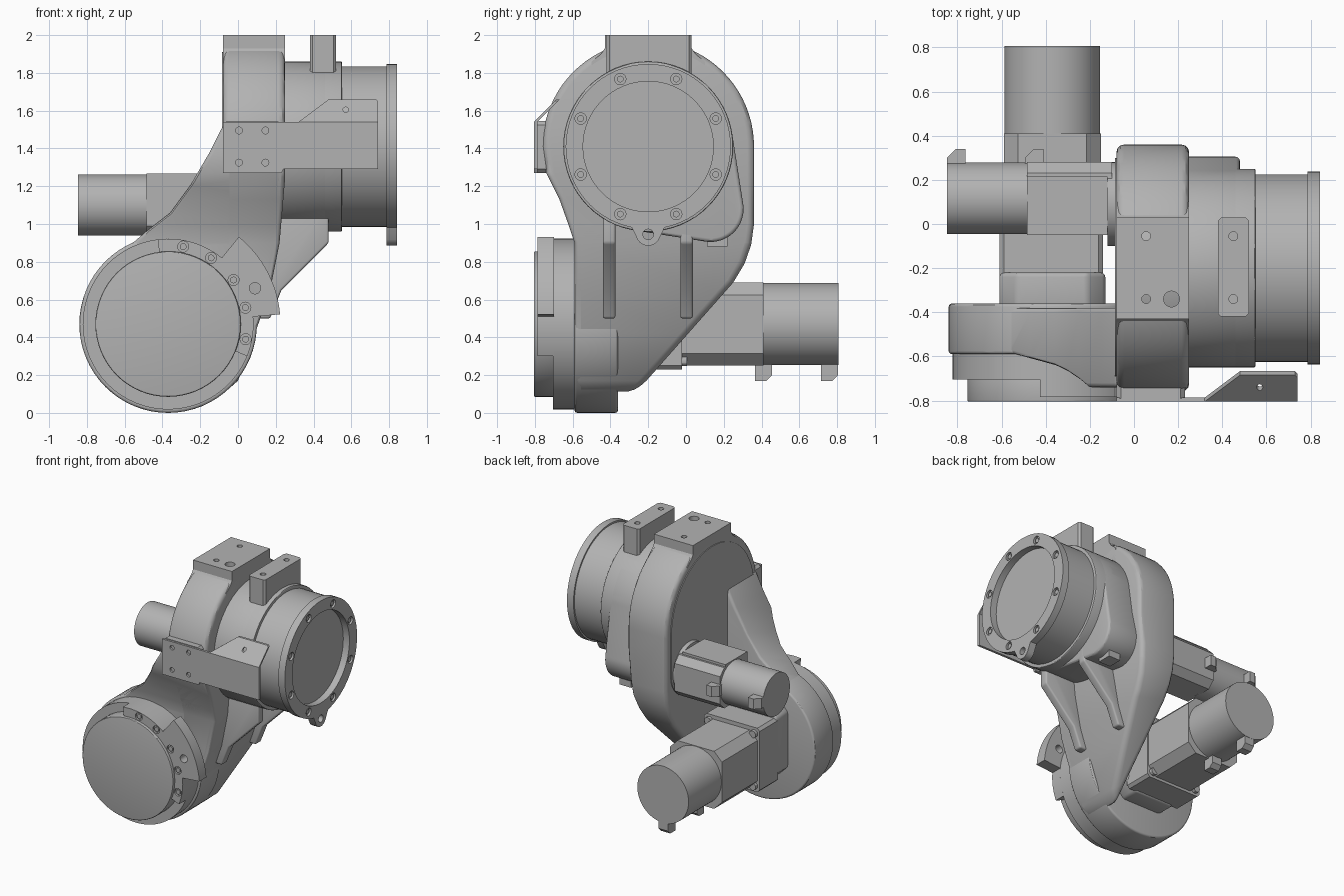
import bpy, bmesh, math
from mathutils import Vector
from mathutils.geometry import convex_hull_2d

cube = bpy.data.objects.get("Cube")
if cube:
    bpy.data.objects.remove(cube)

grey = bpy.data.materials.new("cast_grey")
grey.use_nodes = True
grey.diffuse_color = (0.45, 0.45, 0.45, 1)
grey.node_tree.nodes["Principled BSDF"].inputs["Base Color"].default_value = (0.45, 0.45, 0.45, 1)
parts = []


def arc(cx, cy, r, a0=0, a1=360, n=64):
    closed = abs(a1 - a0) == 360
    steps = n if closed else n + 1
    return [(cx + r * math.cos(math.radians(a0 + (a1 - a0) * i / n)),
             cy + r * math.sin(math.radians(a0 + (a1 - a0) * i / n))) for i in range(steps)]


def hull(pts):
    return [pts[i] for i in convex_hull_2d([Vector(p) for p in pts])]


def rect(x0, x1, y0, y1, c=0.0):
    if not c:
        return [(x0, y0), (x1, y0), (x1, y1), (x0, y1)]
    return [(x0 + c, y0), (x1 - c, y0), (x1, y0 + c), (x1, y1 - c),
            (x1 - c, y1), (x0 + c, y1), (x0, y1 - c), (x0, y0 + c)]


def place(axis, p, d):
    # x profiles are (y, z), y profiles are (x, z), z profiles are (x, y)
    return {"x": (d, p[0], p[1]), "y": (p[0], d, p[1]), "z": (p[0], p[1], d)}[axis]


def apply_mod(ob, kind, **settings):
    mod = ob.modifiers.new(kind, kind)
    for key, value in settings.items():
        setattr(mod, key, value)
    bpy.context.view_layer.objects.active = ob
    bpy.ops.object.modifier_apply(modifier=mod.name)


def bevel(ob, width, segments=3):
    apply_mod(ob, "BEVEL", width=width, segments=segments,
              limit_method="ANGLE", angle_limit=math.radians(40))


def prism(name, profiles, axis, a, b, soft=0):
    """Extrude one or more outlines along an axis."""
    if not isinstance(profiles[0], list):
        profiles = [profiles]
    bm = bmesh.new()
    for pts in profiles:
        lo = [bm.verts.new(place(axis, p, a)) for p in pts]
        hi = [bm.verts.new(place(axis, p, b)) for p in pts]
        bm.faces.new(lo)
        bm.faces.new(hi)
        for i in range(len(pts)):
            j = (i + 1) % len(pts)
            bm.faces.new((lo[i], lo[j], hi[j], hi[i]))
    bmesh.ops.recalc_face_normals(bm, faces=bm.faces[:])
    mesh = bpy.data.meshes.new(name)
    bm.to_mesh(mesh)
    bm.free()
    mesh.materials.append(grey)
    ob = bpy.data.objects.new(name, mesh)
    bpy.context.collection.objects.link(ob)
    parts.append(ob)
    if soft:
        bevel(ob, soft)
    return ob


def combine(ob, tool, operation):
    apply_mod(ob, "BOOLEAN", object=tool, operation=operation, solver="EXACT")
    parts.remove(tool)
    bpy.data.objects.remove(tool)
    return ob


def drill(ob, spots, r, axis, a, b):
    return combine(ob, prism("cutter", [arc(u, v, r, n=20) for u, v in spots], axis, a, b), "DIFFERENCE")


def bolts(name, spots, r, axis, a, b):
    return prism(name, [arc(u, v, r, n=12) for u, v in spots], axis, a, b)


EX, EZ = -0.37, 0.47       # lower joint axis, along y
SY, SZ = -0.2, 1.41        # upper joint axis, along x

# Casting: side outline crossed with front outlines
side = ([(-0.59, 0), (-0.36, 0), (0.25, 0.69), (0.31, 0.79), (0.345, 0.89), (0.36, 1.0)]
        + arc(SY, SZ, 0.56, 0, 180, 40)
        + [(-0.74, 1.27), (-0.67, 1.13), (-0.62, 0.99), (-0.59, 0.9)])
right_edge = [(0.25, 1.25), (0.22, 0.9), (0.17, 0.65), (0.09, 0.42)]
column = prism("upper_housing", side, "x", -0.6, 0.6)
column_front = [(-0.08, 2.1), (0.25, 2.1)] + right_edge + [(0.0, 0.17), (-0.08, 0.1)]
combine(column, prism("cutter", column_front, "y", -1, 1), "INTERSECT")
bevel(column, 0.035)

web_side = [(-0.59, -0.1), (-0.38, -0.1), (-0.38, 1.6), (-0.74, 1.6), (-0.74, 1.27),
            (-0.67, 1.13), (-0.62, 0.99), (-0.59, 0.9)]
web = prism("neck_web", web_side, "x", -1, 1)
web_front = ([(-0.08, 1.52), (0.24, 1.52)] + right_edge + arc(EX, EZ, 0.465, -10, -245, 44)
             + [(-0.47, 0.975), (-0.36, 1.06), (-0.25, 1.21), (-0.15, 1.38)])
combine(web, prism("cutter", web_front, "y", -2, 2), "INTERSECT")
bevel(web, 0.02)

# Lower joint
prism("lower_joint_housing", arc(EX, EZ, 0.47), "y", -0.59, -0.36, 0.015)
prism("lower_joint_ring", arc(EX, EZ, 0.452), "y", -0.705, -0.585)
prism("lower_joint_cap", arc(EX, EZ, 0.385), "y", -0.805, -0.7, 0.006)
stop = prism("stop_band", arc(EX, EZ, 0.452, -22, 97, 40) + arc(EX, EZ, 0.38, 97, -22, 40),
             "y", -0.785, -0.7)
lug = prism("stop_lug", arc(EX, EZ, 0.595, 5, 51, 20) + arc(EX, EZ, 0.45, 51, 5, 20),
            "y", -0.785, -0.7)
stop_spots = [(EX + 0.418 * math.cos(math.radians(a)), EZ + 0.418 * math.sin(math.radians(a)))
              for a in (-11, 12, 34, 57, 79)]
drill(stop, stop_spots, 0.029, "y", -0.9, -0.77)
bolts("stop_bolts", stop_spots, 0.018, "y", -0.782, -0.76)
drill(lug, [(0.09, 0.66)], 0.03, "y", -0.9, -0.6)

# Upper joint output
motor_hub = (0.13, 1.08)
prism("gear_housing", hull(arc(SY, SZ, 0.45) + arc(*motor_hub, 0.175)), "x", 0.2, 0.48, 0.02)
prism("output_housing", arc(SY, SZ, 0.45), "x", 0.2, 0.55, 0.006)
barrel = prism("output_barrel", arc(SY, SZ, 0.425), "x", 0.5, 0.79)
tab = hull(arc(SY, 0.95, 0.065, n=24) + [(-0.3, 1.01), (-0.1, 1.01)])
flange = prism("output_flange", arc(SY, SZ, 0.437), "x", 0.787, 0.842)
combine(flange, prism("tab", tab, "x", 0.787, 0.842), "UNION")
combine(flange, prism("cutter", arc(SY, SZ, 0.345), "x", 0.7, 0.9), "DIFFERENCE")
drill(flange, [(SY, 0.945)], 0.028, "x", 0.7, 0.9)
flange_spots = arc(SY, SZ, 0.387, 22.5, 382.5, 8)
drill(flange, flange_spots, 0.03, "x", 0.825, 0.9)
bolts("flange_bolts", flange_spots, 0.018, "x", 0.815, 0.835)
prism("drain_plug", rect(0.11, 0.22, 0.88, 0.95), "x", 0.31, 0.41)

# Gusset ribs
for label, y in (("front", -0.407), ("rear", 0.003)):
    prism(label + "_rib", [(0.1, 1.1), (0.48, 1.1), (0.48, 0.9), (0.23, 0.65), (0.17, 0.5), (0.05, 0.5)],
          "y", y - 0.033, y + 0.033, 0.012)

# Top mounting pads
pad_side = [(-0.5, 1.7), (-0.5, 1.86), (-0.45, 1.9), (-0.43, 1.93), (-0.43, 2.0),
            (0.03, 2.0), (0.03, 1.93), (0.05, 1.9), (0.1, 1.86), (0.1, 1.7)]
pad = prism("top_pad", pad_side, "x", -0.08, 0.25)
drill(pad, [(0.055, -0.055), (0.055, -0.34)], 0.02, "z", 1.94, 2.1)
drill(pad, [(0.17, -0.34)], 0.036, "z", 1.94, 2.1)
block = prism("top_block", rect(0.38, 0.52, -0.42, 0.03, 0.015), "z", 1.72, 2.0)
drill(block, [(0.45, -0.055), (0.45, -0.34)], 0.02, "z", 1.94, 2.1)

# Front boss with bent sheet bracket
prism("bracket_boss", rect(-0.08, 0.23, 1.27, 1.545, 0.02), "y", -0.79, -0.6)
bracket = prism("bracket_plate", [(-0.08, 1.27), (0.23, 1.27), (0.24, 1.29), (0.74, 1.29),
                                  (0.74, 1.54), (-0.08, 1.54)], "y", -0.805, -0.787)
bracket_spots = [(x, z) for x in (0.005, 0.145) for z in (1.325, 1.495)]
drill(bracket, bracket_spots, 0.018, "y", -0.9, -0.7)
bent = prism("bracket_lip", [(0.32, 1.54), (0.74, 1.54), (0.74, 1.65), (0.73, 1.66), (0.48, 1.66)],
             "y", -0.805, -0.787)
drill(bent, [(0.57, 1.605)], 0.014, "y", -0.9, -0.7)
for v in bent.data.vertices:
    v.co.y += v.co.z - 1.54

# Lower motor, along y
prism("lower_motor_boss", rect(-0.61, -0.13, 0.22, 0.8, 0.08), "y", -0.4, -0.22, 0.02)
mount = prism("lower_motor_mount", rect(-0.61, -0.14, 0.23, 0.72, 0.02), "y", -0.24, -0.02)
mount_spots = [(x, z) for x in (-0.565, -0.185) for z in (0.275, 0.675)]
bolts("lower_motor_bolts", mount_spots, 0.028, "y", -0.03, 0.005)
prism("lower_motor_body", rect(-0.59, -0.15, 0.25, 0.69, 0.065), "y", -0.03, 0.41)
prism("lower_motor_can", arc(EX, EZ, 0.217), "y", 0.4, 0.807)
for i, y in enumerate((0.365, 0.715)):
    prism("lower_motor_plug_%d" % (i + 1),
          [(y, 0.3), (y, 0.17), (y + 0.06, 0.17), (y + 0.09, 0.2), (y + 0.09, 0.3)],
          "x", EX - 0.04, EX + 0.04)

# Upper motor, along x
MY, MZ = 0.117, 1.1
prism("upper_motor_flange", arc(0.09, MZ, 0.19), "x", -0.12, -0.06)
flange_ring = arc(0.09, MZ, 0.165, 45, 405, 4)
bolts("upper_motor_bolts", flange_ring, 0.02, "x", -0.135, -0.11)
prism("upper_motor_body", rect(-0.045, 0.28, 0.94, 1.25, 0.05), "x", -0.485, -0.1)
prism("upper_motor_cover", rect(-0.05, 0.215, 1.0, 1.268), "x", -0.485, -0.12)
prism("upper_motor_can", arc(MY, MZ, 0.162), "x", -0.848, -0.47)
for i, x in enumerate((-0.848, -0.495)):
    prism("upper_motor_plug_%d" % (i + 1),
          [(x, 0.2), (x + 0.085, 0.2), (x + 0.085, 0.34), (x + 0.04, 0.34), (x, 0.3)],
          "z", MZ - 0.04, MZ + 0.04)

# Rear cover plate on the upper housing
prism("side_cover", hull(arc(SY, SZ, 0.5) + arc(0.1, 1.1, 0.2)), "x", -0.086, -0.07)

bpy.ops.object.select_all(action="DESELECT")
for ob in parts:
    ob.select_set(True)
bpy.context.view_layer.objects.active = parts[0]
bpy.ops.object.shade_smooth_by_angle(angle=math.radians(30))
